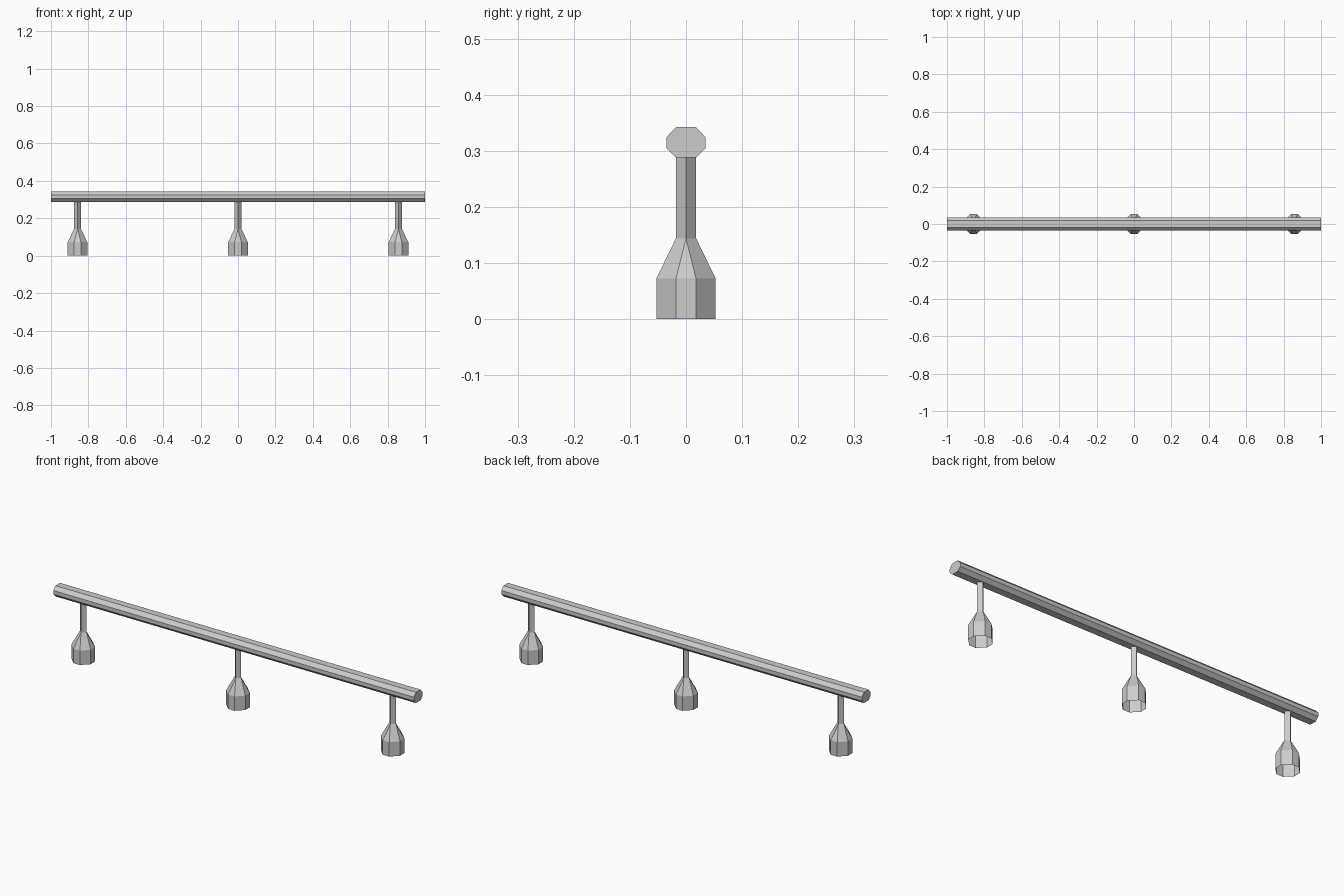
import bpy

if "Cube" in bpy.data.objects:
    bpy.data.objects.remove(bpy.data.objects["Cube"])


def make_object(name, verts, faces):
    mesh = bpy.data.meshes.new(name)
    mesh.from_pydata(verts, [], faces)
    mesh.update()
    obj = bpy.data.objects.new(name, mesh)
    bpy.context.collection.objects.link(obj)
    return obj


def ring(points, z):
    return [(x, y, z) for x, y in points]


# Rail: flattened octagon swept along x, capped at both ends
profile = [(0.035, 0.305), (0.035, 0.324), (0.018, 0.342), (-0.018, 0.342),
           (-0.035, 0.324), (-0.035, 0.305), (-0.018, 0.288), (0.018, 0.288)]
verts = [(x, y, z) for x in (-1, 1) for y, z in profile]
faces = [(i, (i + 1) % 8, (i + 1) % 8 + 8, i + 8)[::-1] for i in range(8)]
faces += [tuple(range(8))[::-1], tuple(range(8, 16))]
make_object("rail", verts, faces)

# Support post: open octagonal foot tapering into a four-sided stem
a, b = 0.018, 0.053
octagon = [(b, -a), (b, a), (a, b), (-a, b), (-b, a), (-b, -a), (-a, -b), (a, -b)]
diamond = [(a, 0), (0, a), (-a, 0), (0, -a)]
verts = ring(octagon, 0) + ring(octagon, 0.072) + ring(diamond, 0.144) + ring(diamond, 0.288)
faces = [(i, (i + 1) % 8, (i + 1) % 8 + 8, i + 8) for i in range(8)]
for k in range(4):
    n = (k + 1) % 4
    faces.append((8 + 2 * k, 9 + 2 * k, 16 + k))                          # triangular facet
    faces.append((9 + 2 * k, 8 + (2 * k + 2) % 8, 16 + n, 16 + k))        # diagonal facet
    faces.append((16 + k, 16 + n, 20 + n, 20 + k))                        # stem side

for label, x in (("left", -0.858), ("middle", 0), ("right", 0.858)):
    make_object(label + "_post", verts, faces).location.x = x
